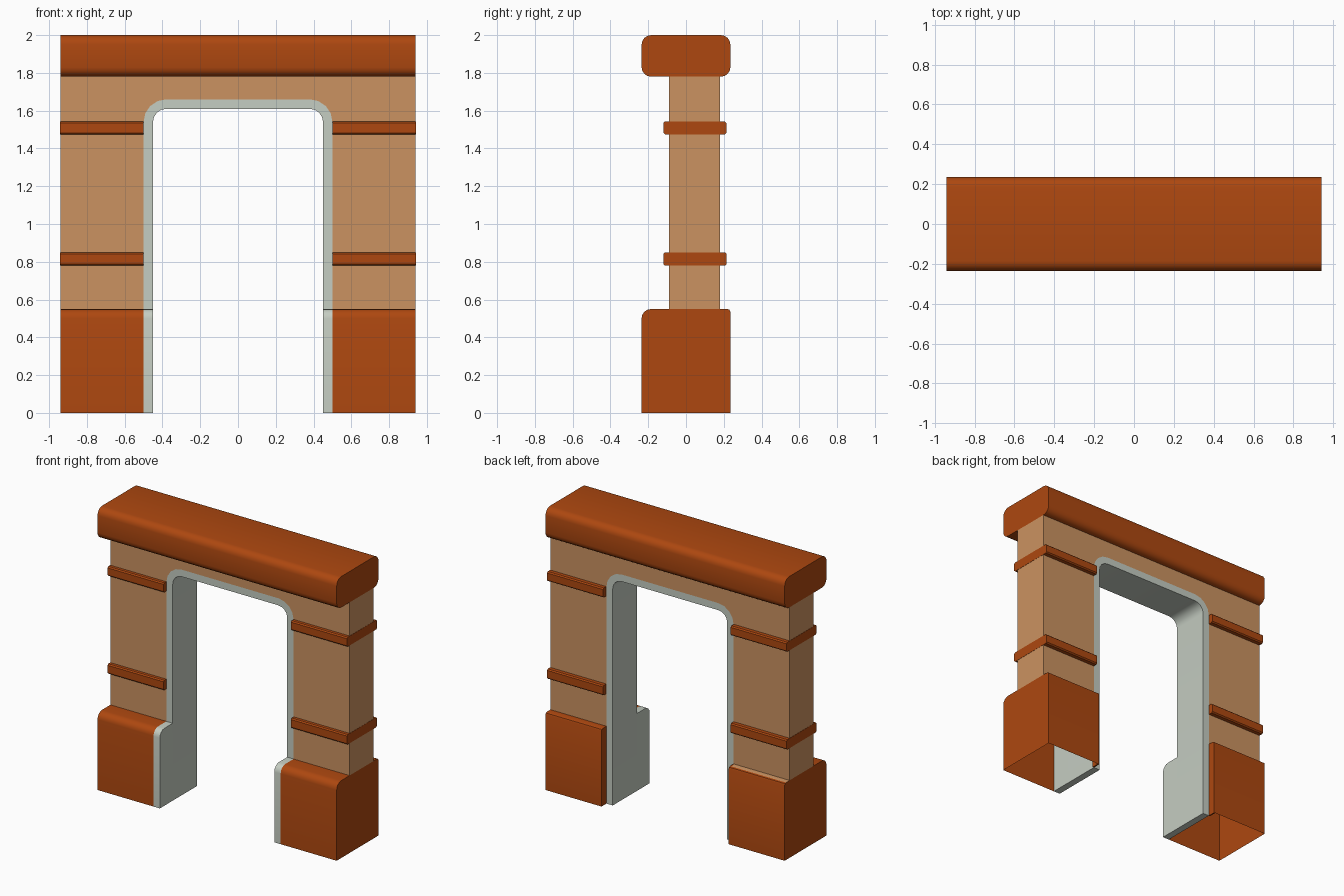
import bpy, bmesh, math
from mathutils import Vector

if "Cube" in bpy.data.objects:
    bpy.data.objects.remove(bpy.data.objects["Cube"])


def material(name, rgb):
    m = bpy.data.materials.new(name)
    m.diffuse_color = (*rgb, 1)
    m.use_nodes = True
    m.node_tree.nodes["Principled BSDF"].inputs["Base Color"].default_value = m.diffuse_color
    return m


ORANGE = material("burnt orange", (0.42, 0.064, 0.005))
TAN = material("tan plaster", (0.60, 0.29, 0.12))
GREY = material("pale grey", (0.56, 0.61, 0.54))

W, D = 0.94, 0.235            # half width, half depth
WF, WB = -0.09, 0.18          # wall front and back
OPEN, LINER = 0.45, 0.05      # half opening, liner thickness
BASE, CAP, TOP = 0.55, 1.78, 2.0


def arc(cx, cz, r, start, end, n=4):
    return [(cx + r * math.cos(math.radians(start + (end - start) * i / n)),
             cz + r * math.sin(math.radians(start + (end - start) * i / n)))
            for i in range(n + 1)]


def prism(name, pts, a, b, axis, mats, keep=None):
    """Extrude a profile from a to b along x (profile y,z) or y (profile x,z).
    keep(normal, centre) false drops a face."""
    def place(p, t):
        return (t, p[0], p[1]) if axis == "x" else (p[0], t, p[1])
    bm = bmesh.new()
    lo = [bm.verts.new(place(p, a)) for p in pts]
    hi = [bm.verts.new(place(p, b)) for p in pts]
    bm.faces.new(lo)
    bm.faces.new(hi)
    n = len(pts)
    for i in range(n):
        j = (i + 1) % n
        bm.faces.new((lo[i], lo[j], hi[j], hi[i]))
    bmesh.ops.recalc_face_normals(bm, faces=bm.faces)
    bm.normal_update()
    if keep:
        drop = [f for f in bm.faces if not keep(f.normal, f.calc_center_median())]
        bmesh.ops.delete(bm, geom=drop, context="FACES")
    me = bpy.data.meshes.new(name)
    bm.to_mesh(me)
    bm.free()
    for m in mats:
        me.materials.append(m)
    me.shade_smooth()
    me.set_sharp_from_angle(angle=math.radians(30))
    ob = bpy.data.objects.new(name, me)
    bpy.context.collection.objects.link(ob)
    return ob


def mirrored(half):
    return half + [(-x, z) for x, z in reversed(half)]


# Arch curves shared by wall and liner
outer = [(OPEN + LINER, 0)] + arc(0.38, 1.54, 0.12, 0, 90)
inner = [(OPEN, 0)] + arc(0.38, 1.54, 0.07, 0, 90)

# Plastered wall, open where the liner and bases meet it
wall_arch = [(OPEN + LINER, BASE)] + outer[1:]
wall = mirrored(wall_arch) + [(-W, BASE), (-W, CAP), (W, CAP), (W, BASE)]
prism("wall", wall, WF, WB, "y", [TAN],
      lambda n, c: abs(n.y) > 0.9 or abs(c.x) > W - 0.01)

# Grey door liner
prism("door_liner", mirrored(outer) + list(reversed(mirrored(inner))), WF, WB, "y", [GREY])

# Rounded lintel
r = 0.05
cap = (arc(D - r, TOP - r, r, 0, 90) + arc(-D + r, TOP - r, r, 90, 180)
       + arc(-D + r, CAP + r, r, 180, 270) + arc(D - r, CAP + r, r, 270, 360))
prism("lintel", cap, -W, W, "x", [ORANGE])

front_curve = [(-D, 0)] + list(reversed(arc(-D + r, BASE - r, r, 90, 180)))
back_curve = list(reversed(arc(D - 0.015, BASE - 0.015, 0.015, 0, 90, 2))) + [(D, 0)]

for s, side in ((-1, "left"), (1, "right")):
    x0, x1 = s * (OPEN + LINER), s * W

    # Base shell: open underneath and against the liner
    base = front_curve + [(WF, BASE), (WB, BASE)] + back_curve
    ob = prism(side + "_base", base, x0, x1, "x", [ORANGE, TAN],
               lambda n, c: n.z > -0.9 and abs(c.x) > OPEN + LINER + 0.01)
    for f in ob.data.polygons:     # plaster-coloured rear ledge on one side
        if s < 0 and f.normal.z > 0.95 and f.center.y > WB:
            f.material_index = 1

    # Exposed end of the base behind the liner
    prism(side + "_base_return", [(WB, 0), (WB, BASE)] + back_curve,
          x0, x0 + s * 0.01, "x", [ORANGE])

    # Liner cheek that follows the front of the base
    prism(side + "_liner_cheek", front_curve + [(WF, BASE), (WF, 0)],
          s * OPEN, x0, "x", [GREY])

    # Horizontal bands
    for label, z0, z1 in (("lower", 0.78, 0.85), ("upper", 1.475, 1.542)):
        c = 0.008
        band = [(-0.12, z0 + c), (-0.12, z1 - c), (-0.12 + c, z1), (0.215 - c, z1),
                (0.215, z1 - c), (0.215, z0 + c), (0.215 - c, z0), (-0.12 + c, z0)]
        prism(f"{side}_{label}_band", band, x0 + s * 0.001, x1 + s * 0.0015, "x", [ORANGE])
